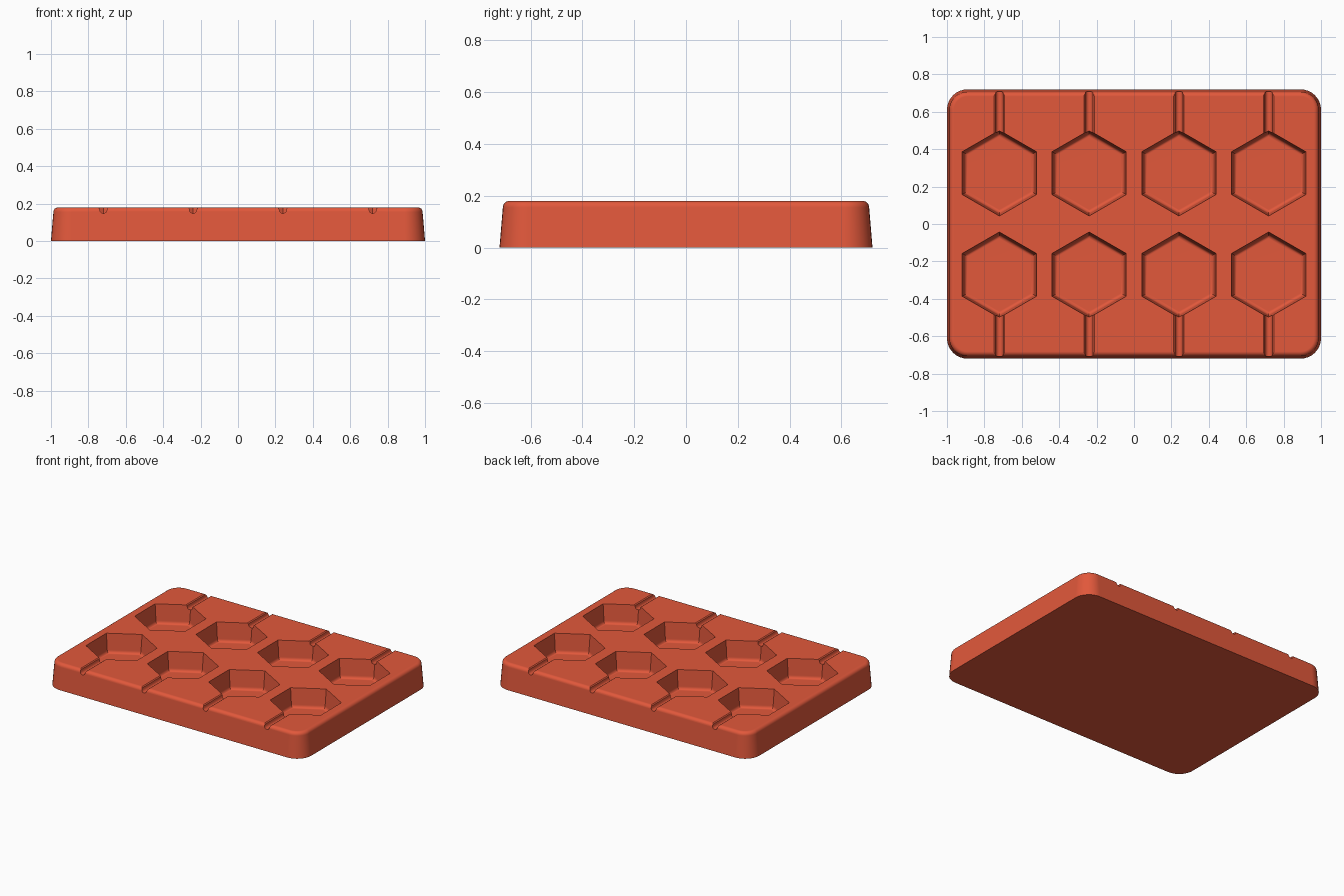
import bpy, bmesh
from math import sin, cos, pi, radians

old = bpy.data.objects.get("Cube")
if old:
    bpy.data.objects.remove(old, do_unlink=True)

HEIGHT = 0.18
COLUMNS = (-0.72, -0.24, 0.24, 0.72)
ROW_Y = 0.272

red = bpy.data.materials.new("coral red silicone")
red.use_nodes = True
colour = (0.76, 0.098, 0.044, 1)
red.diffuse_color = colour
red.node_tree.nodes["Principled BSDF"].inputs["Base Color"].default_value = colour


def loft(bm, rings):
    """Skin a stack of equal-length point rings and cap both ends."""
    loops = [[bm.verts.new(p) for p in ring] for ring in rings]
    n = len(loops[0])
    for a, b in zip(loops, loops[1:]):
        for i in range(n):
            j = (i + 1) % n
            bm.faces.new((a[i], a[j], b[j], b[i]))
    bm.faces.new(loops[0][::-1])
    bm.faces.new(loops[-1])


def finish(bm, name):
    bmesh.ops.recalc_face_normals(bm, faces=bm.faces)
    mesh = bpy.data.meshes.new(name)
    bm.to_mesh(mesh)
    bm.free()
    obj = bpy.data.objects.new(name, mesh)
    bpy.context.collection.objects.link(obj)
    mesh.materials.append(red)
    return obj


def rounded_rect(inset, z, radius=0.11, steps=8):
    r = radius - inset
    points = []
    for k, (sx, sy) in enumerate(((1, 1), (-1, 1), (-1, -1), (1, -1))):
        for i in range(steps + 1):
            a = (k + i / steps) * pi / 2
            points.append((sx * (1 - radius) + r * cos(a),
                           sy * (0.72 - radius) + r * sin(a), z))
    return points


def hexagon(cx, cy, r, z):
    return [(cx + r * cos(a), cy + r * sin(a), z)
            for a in (radians(30 + 60 * i) for i in range(6))]


# Tray: tapered walls and a rounded top edge
fillet = 0.025
profile = [(0, 0), (0.013, HEIGHT - fillet)]
for i in range(1, 7):
    a = i / 6 * pi / 2
    profile.append((0.013 + fillet * (1 - cos(a)), HEIGHT - fillet * (1 - sin(a))))
bm = bmesh.new()
loft(bm, [rounded_rect(*p) for p in profile])
tray = finish(bm, "mould_tray")

# Hexagonal cavities with a draft and a rounded floor edge
floor, soft = 0.045, 0.022
bm = bmesh.new()
for x in COLUMNS:
    for y in (-ROW_Y, ROW_Y):
        rings = []
        for i in range(6):
            a = i / 5 * pi / 2
            rings.append(hexagon(x, y, 0.217 - soft * (1 - sin(a)),
                                 floor + soft * (1 - cos(a))))
        rings.append(hexagon(x, y, 0.229, HEIGHT))
        rings.append(hexagon(x, y, 0.229, HEIGHT + 0.05))
        loft(bm, rings)
cavities = finish(bm, "cavity_cutter")

# Stick channels: round bottom and flared lips, running out of the long sides
section = [(0.019 * cos(pi + i * pi / 8), HEIGHT - 0.013 + 0.019 * sin(pi + i * pi / 8))
           for i in range(9)]
section += [(0.021, HEIGHT - 0.005), (0.028, HEIGHT), (0.028, HEIGHT + 0.05)]
section += [(-0.028, HEIGHT + 0.05), (-0.028, HEIGHT), (-0.021, HEIGHT - 0.005)]
bm = bmesh.new()
for x in COLUMNS:
    for s in (-1, 1):
        loft(bm, [[(x + u, s * y, z) for u, z in section] for y in (0.42, 0.8)])
channels = finish(bm, "channel_cutter")

bpy.ops.object.select_all(action="DESELECT")
bpy.context.view_layer.objects.active = tray
tray.select_set(True)
for cutter in (cavities, channels):
    cutter.hide_render = True
    cut = tray.modifiers.new(cutter.name, "BOOLEAN")
    cut.operation = "DIFFERENCE"
    cut.solver = "EXACT"
    cut.object = cutter
    bpy.ops.object.modifier_apply(modifier=cut.name)
    bpy.data.objects.remove(cutter, do_unlink=True)

bpy.ops.object.shade_smooth_by_angle(angle=radians(28))
weighted = tray.modifiers.new("clean_normals", "WEIGHTED_NORMAL")
weighted.keep_sharp = True
